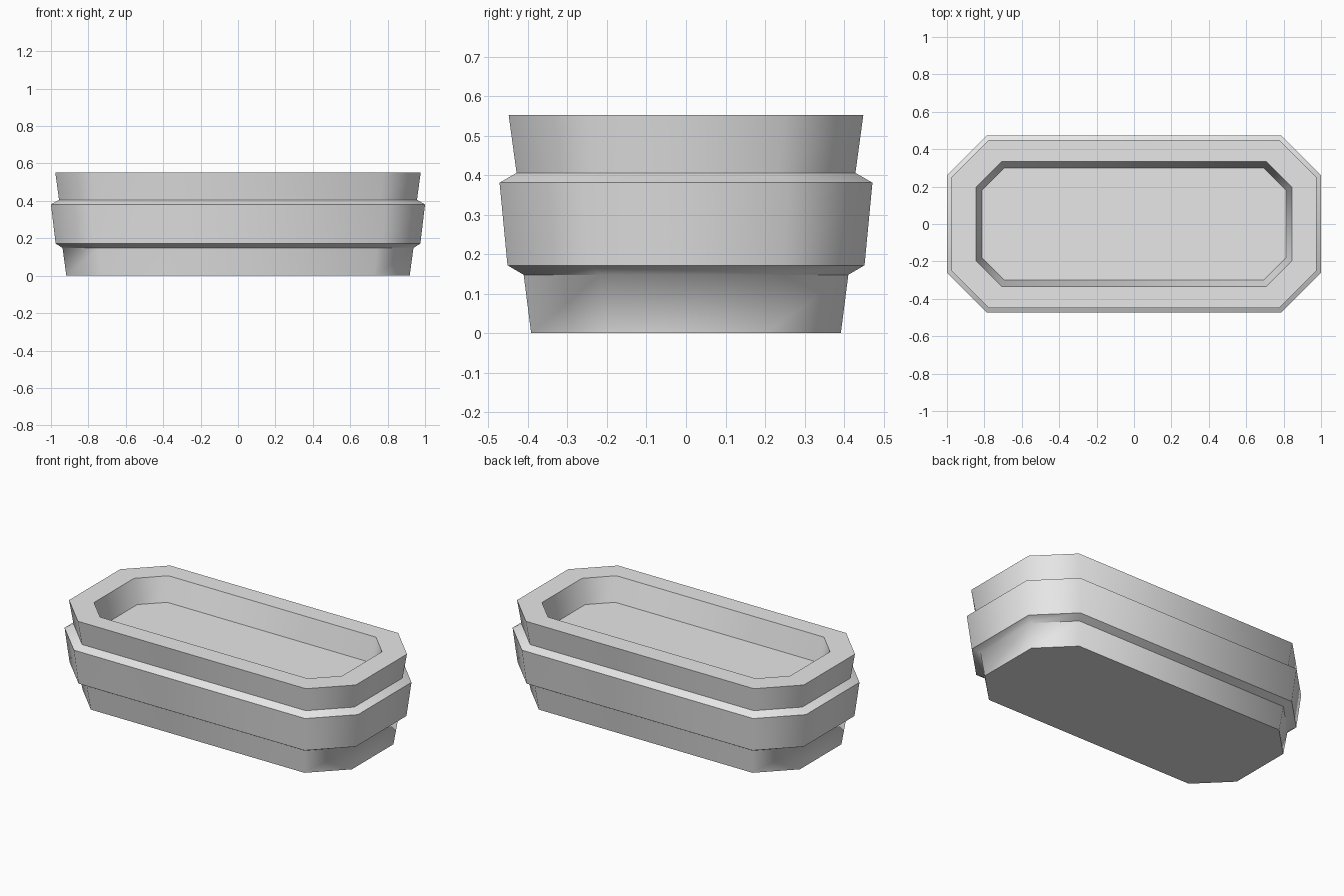
import bpy, bmesh, math

cube = bpy.data.objects.get("Cube")
if cube:
    bpy.data.objects.remove(cube, do_unlink=True)

grey = bpy.data.materials.new("light grey")
grey.use_nodes = True
colour = (0.8, 0.8, 0.8, 1)
grey.diffuse_color = colour
grey.node_tree.nodes["Principled BSDF"].inputs["Base Color"].default_value = colour


def chamfered_ring(bm, hx, hy, cut, z):
    """Rectangle with cut corners, counter-clockwise from above."""
    points = []
    for sx, sy in ((1, -1), (1, 1), (-1, 1), (-1, -1)):
        pair = [(sx * (hx - cut), sy * hy), (sx * hx, sy * (hy - cut))]
        points += pair if sx * sy < 0 else pair[::-1]
    return [bm.verts.new((x, y, z)) for x, y in points]


# Half length, half width, corner cut and height, from base up and into the recess
profile = [
    (0.918, 0.392, 0.19, 0.0),
    (0.938, 0.411, 0.195, 0.148),
    (0.975, 0.452, 0.205, 0.172),
    (1.0, 0.472, 0.212, 0.381),
    (0.957, 0.429, 0.195, 0.406),
    (0.977, 0.449, 0.2, 0.553),
    (0.845, 0.333, 0.138, 0.553),
    (0.812, 0.3, 0.12, 0.406),
]

# Tray body
bm = bmesh.new()
rings = [chamfered_ring(bm, *section) for section in profile]
for low, high in zip(rings, rings[1:]):
    for i in range(len(low)):
        j = (i + 1) % len(low)
        bm.faces.new((low[i], low[j], high[j], high[i]))
bm.faces.new(rings[0][::-1])
bm.faces.new(rings[-1])
mesh = bpy.data.meshes.new("tray")
bm.to_mesh(mesh)
bm.free()
mesh.materials.append(grey)
tray = bpy.data.objects.new("tray", mesh)
bpy.context.collection.objects.link(tray)

# Soft corners, crisp horizontal edges
bpy.ops.object.select_all(action="DESELECT")
tray.select_set(True)
bpy.context.view_layer.objects.active = tray
bpy.ops.object.shade_smooth_by_angle(angle=math.radians(50))
